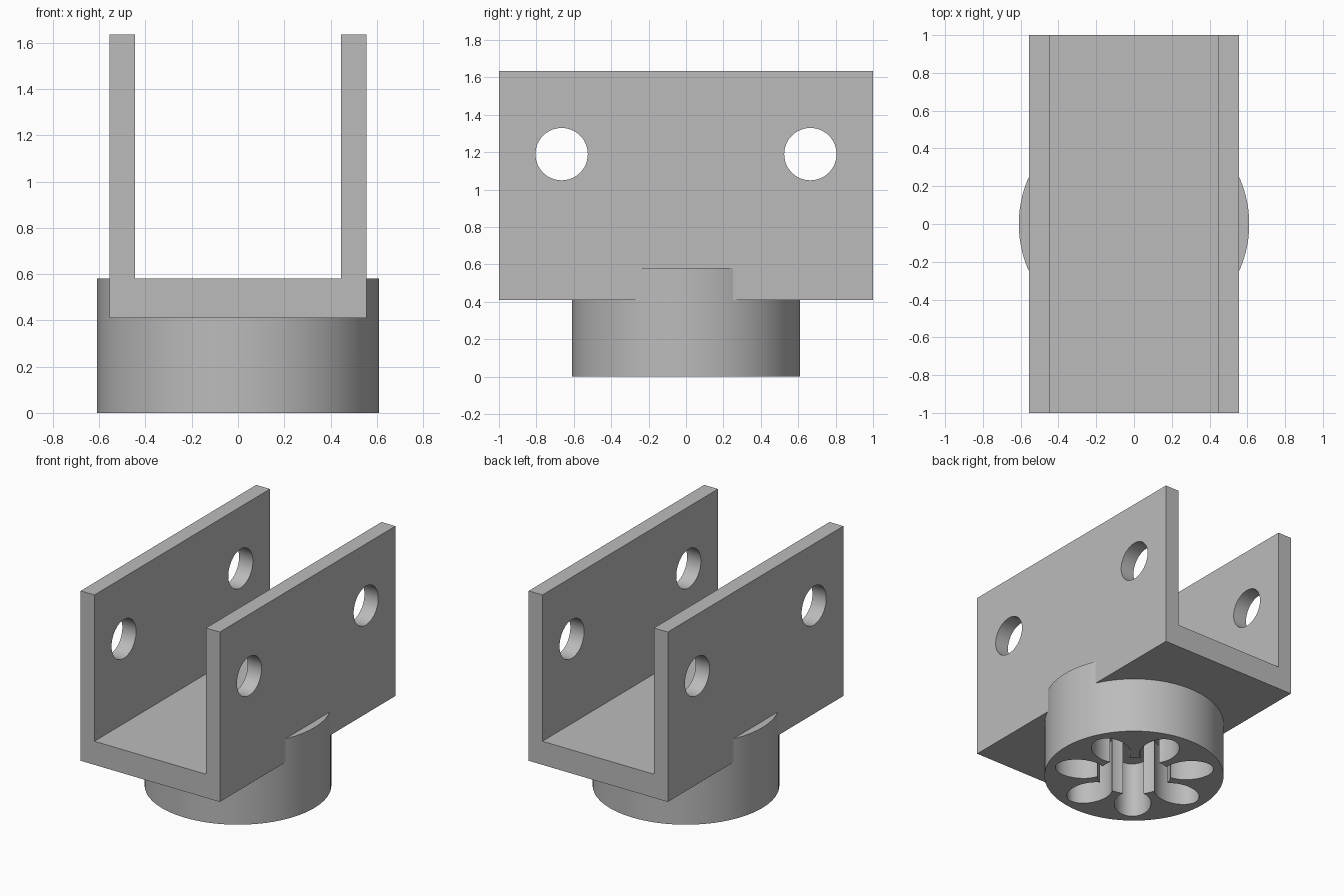
import bpy
import math
from math import cos, sin, pi

cube = bpy.data.objects.get("Cube")
if cube:
    bpy.data.objects.remove(cube, do_unlink=True)

HALF_W, WALL, HALF_L = 0.555, 0.11, 1.0
PLATE_Z, FLOOR_Z, TOP_Z = 0.41, 0.58, 1.635
SOCKET_R, PETALS = 0.61, 7

grey = bpy.data.materials.new("plain grey")
grey.use_nodes = True
colour = (0.5, 0.5, 0.5, 1)
grey.diffuse_color = colour
grey.node_tree.nodes["Principled BSDF"].inputs["Base Color"].default_value = colour


def prism(name, profile, depth):
    """Extrude a closed counter-clockwise outline along local z from zero to depth."""
    n = len(profile)
    verts = [(x, y, z) for z in (0, depth) for x, y in profile]
    faces = [tuple(reversed(range(n))), tuple(range(n, 2 * n))]
    faces += [(i, (i + 1) % n, n + (i + 1) % n, n + i) for i in range(n)]
    mesh = bpy.data.meshes.new(name)
    mesh.from_pydata(verts, [], faces)
    mesh.materials.append(grey)
    obj = bpy.data.objects.new(name, mesh)
    bpy.context.collection.objects.link(obj)
    return obj


def ellipse(rx, ry, n, cx=0, turn=0):
    """Ellipse outline centred at distance cx, then turned about the origin."""
    pts = [(cx + rx * cos(2 * pi * i / n), ry * sin(2 * pi * i / n)) for i in range(n)]
    return [(x * cos(turn) - y * sin(turn), x * sin(turn) + y * cos(turn)) for x, y in pts]


def cut(target, cutter):
    cutter.hide_render = True
    cutter.hide_set(True)
    mod = target.modifiers.new(cutter.name, "BOOLEAN")
    mod.operation = "DIFFERENCE"
    mod.solver = "EXACT"
    mod.object = cutter


def finish(obj):
    """Apply the cuts, remove their cutters and smooth the round walls."""
    bpy.ops.object.select_all(action="DESELECT")
    obj.select_set(True)
    bpy.context.view_layer.objects.active = obj
    for mod in list(obj.modifiers):
        cutter = mod.object
        bpy.ops.object.modifier_apply(modifier=mod.name)
        bpy.data.objects.remove(cutter, do_unlink=True)
    bpy.ops.object.shade_smooth_by_angle(angle=math.radians(30))


# U-shaped bracket, profile drawn in x and z
inner = HALF_W - WALL
half = [(HALF_W, PLATE_Z), (HALF_W, TOP_Z), (inner, TOP_Z), (inner, FLOOR_Z)]
outline = half + [(-x, z) for x, z in reversed(half)]
bracket = prism("bracket", outline, 2 * HALF_L)
bracket.rotation_euler.x = pi / 2
bracket.location.y = HALF_L

# Pin holes through both walls
for side in (-1, 1):
    hole = prism("pin_hole_cutter", ellipse(0.14, 0.14, 48), 2)
    hole.rotation_euler.y = pi / 2
    hole.location = (-1, side * 0.665, 1.19)
    cut(bracket, hole)

# Round socket below, with ears that rise beside the walls
socket = prism("socket", ellipse(SOCKET_R, SOCKET_R, 96), FLOOR_Z)
clear = prism("bracket_clearance", [(-0.5, -1), (0.5, -1), (0.5, 1), (-0.5, 1)], 1)
clear.location.z = PLATE_Z
cut(socket, clear)

# Flower-shaped recess: a hub and rounded petals
hub = prism("hub_cutter", ellipse(0.25, 0.25, 56), 0.6)
hub.location.z = -0.1
cut(socket, hub)
for i in range(PETALS):
    turn = pi + 2 * pi * i / PETALS
    petal = prism("petal_cutter", ellipse(0.17, 0.125, 40, 0.38, turn), 0.6)
    petal.location.z = -0.1
    cut(socket, petal)

for part in (bracket, socket):
    finish(part)
